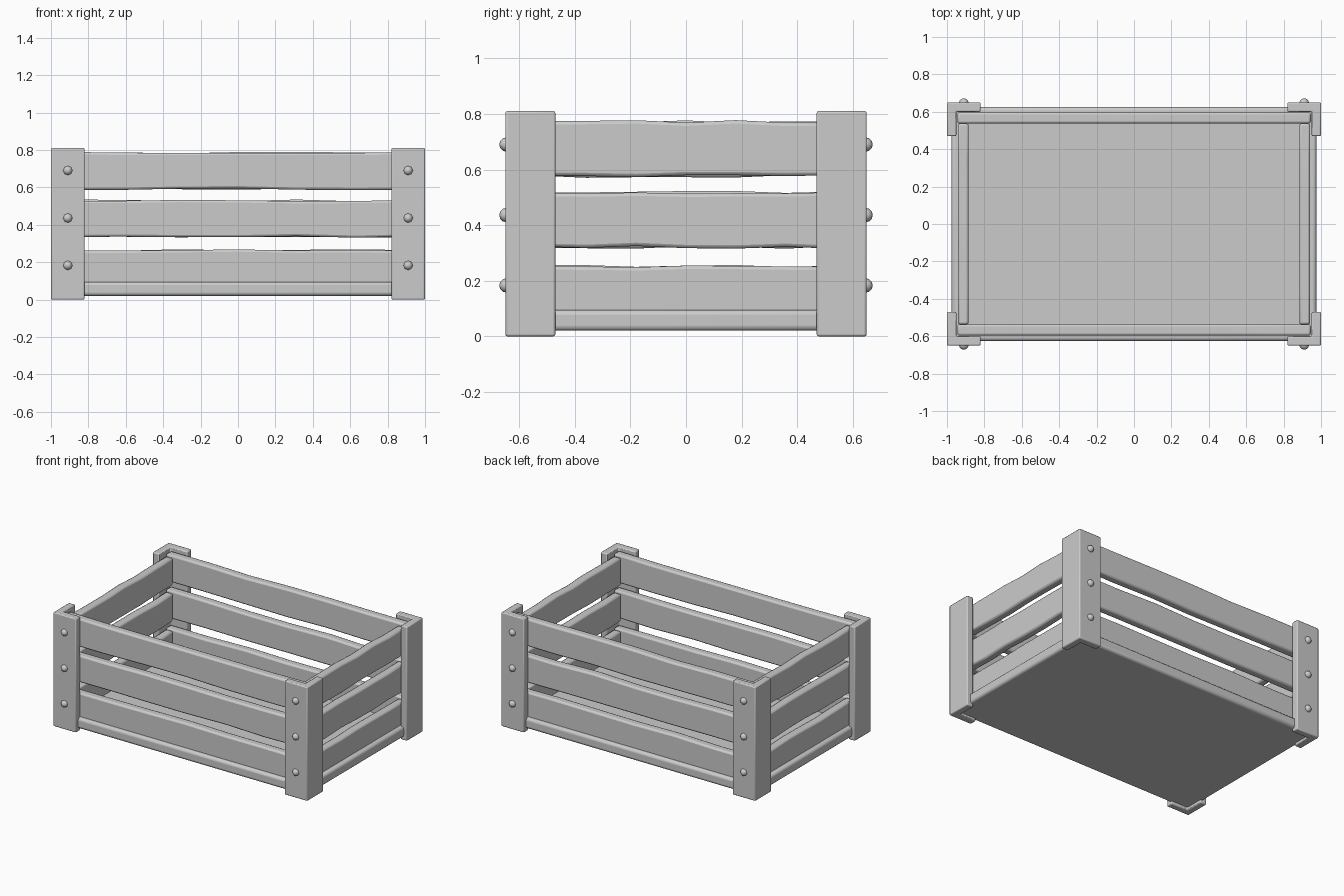
import bpy, bmesh, math, random
from mathutils import Vector, Matrix

if "Cube" in bpy.data.objects:
    bpy.data.objects.remove(bpy.data.objects["Cube"])

random.seed(4)


def finish(name, bm, bevel=0.0, segments=2, angle=35):
    bmesh.ops.recalc_face_normals(bm, faces=bm.faces)
    mesh = bpy.data.meshes.new(name)
    bm.to_mesh(mesh)
    bm.free()
    ob = bpy.data.objects.new(name, mesh)
    bpy.context.collection.objects.link(ob)
    if bevel:
        mod = ob.modifiers.new("soft_edges", 'BEVEL')
        mod.width = bevel
        mod.segments = segments
        mod.limit_method = 'ANGLE'
    bpy.context.view_layer.objects.active = ob
    ob.select_set(True)
    bpy.ops.object.shade_smooth_by_angle(angle=math.radians(angle))
    ob.select_set(False)
    return ob


def slat(name, length, thick, z0, z1, centre, turn=0.0, steps=6):
    """Plank along x with slightly uneven top and bottom edges."""
    bm = bmesh.new()
    rings = []
    for i in range(steps + 1):
        x = -length / 2 + length * i / steps
        lo = z0 + random.uniform(-0.005, 0.005)
        hi = z1 + random.uniform(-0.005, 0.005)
        rings.append([bm.verts.new((x, y, z)) for y, z in
                      ((-thick / 2, lo), (thick / 2, lo),
                       (thick / 2, hi), (-thick / 2, hi))])
    for a, b in zip(rings, rings[1:]):
        for k in range(4):
            n = (k + 1) % 4
            bm.faces.new((a[k], a[n], b[n], b[k]))
    bm.faces.new(rings[0])
    bm.faces.new(rings[-1])
    bm.transform(Matrix.Translation(Vector(centre)) @ Matrix.Rotation(turn, 4, 'Z'))
    return finish(name, bm, 0.012)


# Floor board
bm = bmesh.new()
bmesh.ops.create_cube(bm, size=1)
bmesh.ops.scale(bm, vec=(1.95, 1.25, 0.075), verts=bm.verts)
bmesh.ops.translate(bm, vec=(0, 0, 0.0575), verts=bm.verts)
finish("floor_board", bm, 0.018, 3)

# Corner posts with L section, and three screws on the front or back face
section = [(1, 0.65), (0.82, 0.65), (0.82, 0.60), (0.95, 0.60), (0.95, 0.47), (1, 0.47)]
for sx, xname in ((-1, "left"), (1, "right")):
    for sy, yname in ((-1, "front"), (1, "back")):
        bm = bmesh.new()
        face = bm.faces.new([bm.verts.new((x * sx, y * sy, 0)) for x, y in section])
        top = bmesh.ops.extrude_face_region(bm, geom=[face])["geom"]
        bmesh.ops.translate(bm, vec=(0, 0, 0.81),
                            verts=[v for v in top if isinstance(v, bmesh.types.BMVert)])
        finish(f"{yname}_{xname}_post", bm, 0.007)
        for n, z in enumerate((0.183, 0.436, 0.69)):
            bm = bmesh.new()
            bmesh.ops.create_uvsphere(bm, u_segments=8, v_segments=6, radius=0.026)
            bm.transform(Matrix.Translation((0.91 * sx, 0.646 * sy, z))
                         @ Matrix.Rotation(math.pi / 2, 4, 'X'))
            finish(f"{yname}_{xname}_screw_{n + 1}", bm, angle=60)

# Long slats at the front and back, short slats between them
for n, z in enumerate((0.07, 0.335, 0.59)):
    for s, lname, sname in ((-1, "front", "left"), (1, "back", "right")):
        slat(f"{lname}_slat_{n + 1}", 1.89, 0.06, z, z + 0.195, (0, 0.567 * s, 0))
        slat(f"{sname}_slat_{n + 1}", 1.075, 0.058, z - 0.015, z + 0.183,
             (0.913 * s, 0, 0), math.pi / 2)
